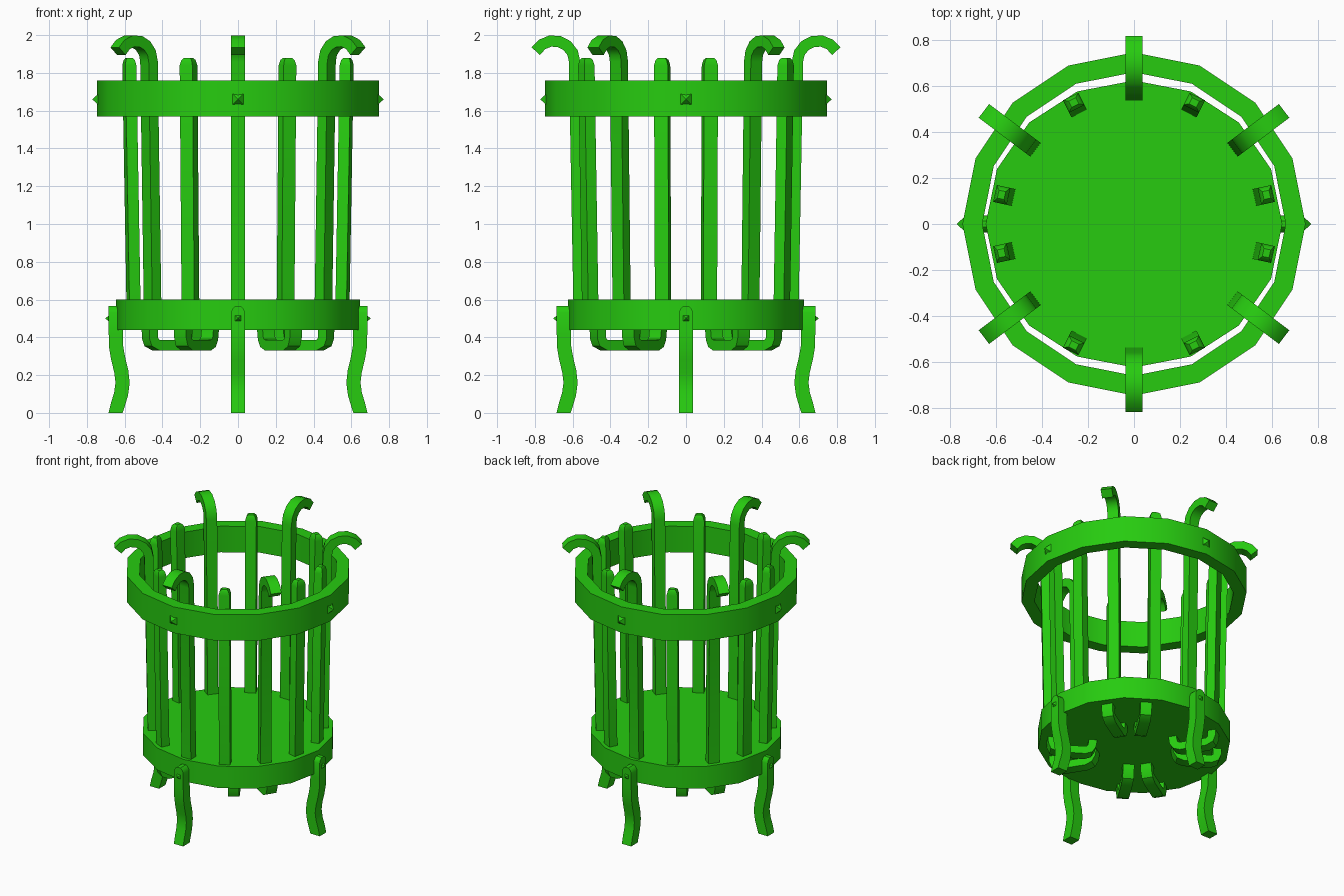
import bpy, bmesh
from math import sin, cos, pi, radians, hypot
from mathutils import Matrix, Vector

if "Cube" in bpy.data.objects:
    bpy.data.objects.remove(bpy.data.objects["Cube"])

green = bpy.data.materials.new("green_metal")
green.diffuse_color = (0.02, 0.6, 0.005, 1)
green.use_nodes = True
green.node_tree.nodes["Principled BSDF"].inputs["Base Color"].default_value = green.diffuse_color


def finish(name, bm, angle=0.0):
    bmesh.ops.recalc_face_normals(bm, faces=bm.faces[:])
    bm.transform(Matrix.Rotation(radians(angle), 4, 'Z'))
    me = bpy.data.meshes.new(name)
    bm.to_mesh(me)
    bm.free()
    me.materials.append(green)
    ob = bpy.data.objects.new(name, me)
    bpy.context.collection.objects.link(ob)
    bpy.ops.object.select_all(action='DESELECT')
    ob.select_set(True)
    bpy.context.view_layer.objects.active = ob
    bpy.ops.object.shade_smooth_by_angle(angle=radians(32))
    return ob


def strip(name, path, angle, flat_ends=False):
    """Sweep a rectangle along (radius, z, width, thickness) points."""
    bm = bmesh.new()
    loops = []
    for i, (r, z, w, t) in enumerate(path):
        a, b = path[max(i - 1, 0)], path[min(i + 1, len(path) - 1)]
        dr, dz = b[0] - a[0], b[1] - a[1]
        n = hypot(dr, dz)
        nr, nz = dz / n * t / 2, -dr / n * t / 2
        if flat_ends and i in (0, len(path) - 1):
            nr, nz = t / 2, 0
        loops.append([bm.verts.new(p) for p in (
            (r + nr, -w / 2, z + nz), (r + nr, w / 2, z + nz),
            (r - nr, w / 2, z - nz), (r - nr, -w / 2, z - nz))])
    for a, b in zip(loops, loops[1:]):
        for k in range(4):
            j = (k + 1) % 4
            bm.faces.new((a[k], a[j], b[j], b[k]))
    bm.faces.new(loops[0])
    bm.faces.new(loops[-1])
    return finish(name, bm, angle)


def stud(name, r, z, half, depth, angle):
    bm = bmesh.new()
    base = [bm.verts.new((r, y * half, z + s * half))
            for y, s in ((-1, -1), (1, -1), (1, 1), (-1, 1))]
    tip = bm.verts.new((r + depth, 0, z))
    bm.faces.new(base)
    for k in range(4):
        bm.faces.new((base[k], base[(k + 1) % 4], tip))
    finish(name, bm, angle)


# Solid base disc, 16 sides
bm = bmesh.new()
bmesh.ops.create_cone(bm, cap_ends=True, segments=16, radius1=1, radius2=1, depth=0.16)
bm.transform(Matrix.Translation((0, 0, 0.52)) @ Matrix.Diagonal((0.645, 0.624, 1, 1)))
finish("base_disc", bm)

# Upper hoop, 16 sides
bm = bmesh.new()
rings = [[bm.verts.new((r * cos(k * pi / 8), r * sin(k * pi / 8), z)) for k in range(16)]
         for r, z in ((0.746, 1.57), (0.746, 1.76), (0.66, 1.76), (0.66, 1.57))]
for a, b in zip(rings, rings[1:] + rings[:1]):
    for k in range(16):
        j = (k + 1) % 16
        bm.faces.new((a[k], a[j], b[j], b[k]))
finish("upper_hoop", bm)

# Hooked bars curling outward at the top
W, T = 0.075, 0.06
arc = [(0.70 - 0.11 * cos(radians(d)), 1.86 + 0.11 * sin(radians(d)), W, T)
       for d in range(0, 151, 25)]
for a in (37, 90, 143, 217, 270, 323):
    strip("hooked_bar", [(0.565, 0.5, W, T)] + arc, a)

# Straight bars with rounded tops
for a in (12.4, 63.6):
    for ang in (a, 180 - a, 180 + a, -a):
        strip("straight_bar", [(0.565, 0.5, W, T), (0.589, 1.84, W, T),
                               (0.59, 1.868, 0.06, 0.048), (0.59, 1.88, 0.035, 0.03)], ang)

# Curved brackets under the base, in pairs on each diagonal
B = 0.055
under = [(0.55, 0.48), (0.55, 0.40), (0.54, 0.372), (0.51, 0.358),
         (0.33, 0.358), (0.30, 0.37), (0.285, 0.395), (0.275, 0.46)]
for d in (45, 135, 225, 315):
    for off in (-13, 13):
        strip("under_bracket", [(r, z, W, B) for r, z in under], d + off)

# Wavy legs with arched tops, plus pyramid studs on legs and hoop
leg = [(0.648, 0, W, W), (0.637, 0.04, W, W), (0.619, 0.10, W, W), (0.611, 0.16, W, W),
       (0.618, 0.22, W, W), (0.635, 0.29, W, W), (0.645, 0.35, W, W), (0.647, 0.42, W, W),
       (0.647, 0.53, W, W), (0.647, 0.552, 0.058, W), (0.647, 0.565, 0.028, W)]
for a in (0, 90, 180, 270):
    strip("leg", leg, a, flat_ends=True)
    stud("leg_stud", 0.68, 0.5, 0.018, 0.024, a)
    stud("hoop_stud", 0.735, 1.66, 0.033, 0.037, a)
